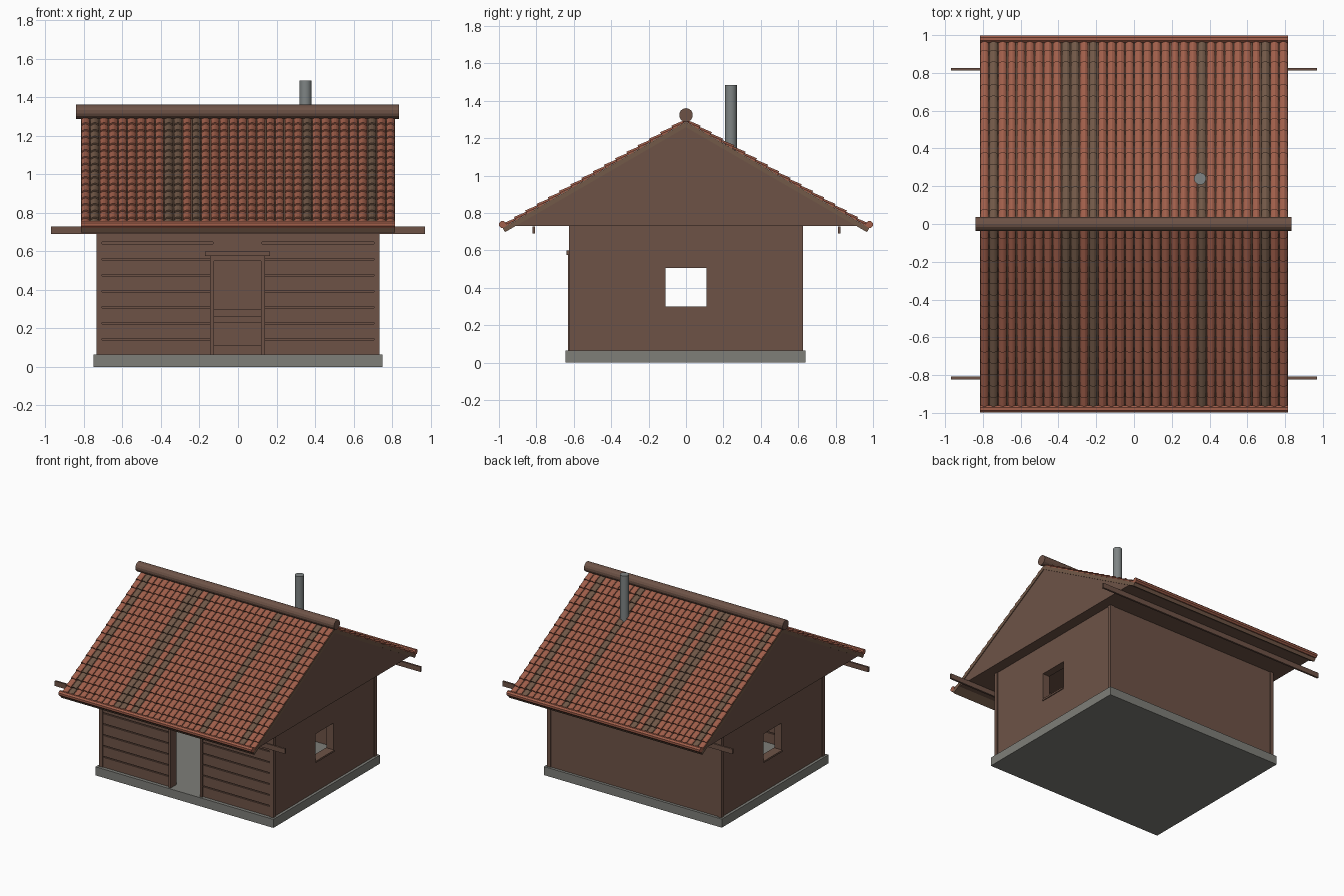
import bpy, bmesh, math
from mathutils import Vector

if "Cube" in bpy.data.objects:
    bpy.data.objects.remove(bpy.data.objects["Cube"], do_unlink=True)


def material(name, r, g, b):
    m = bpy.data.materials.new(name)
    m.use_nodes = True
    m.diffuse_color = (r, g, b, 1)
    node = m.node_tree.nodes["Principled BSDF"]
    node.inputs["Base Color"].default_value = (r, g, b, 1)
    node.inputs["Roughness"].default_value = 0.8
    return m


WOOD = material("brown wood", 0.155, 0.086, 0.062)
STONE = material("grey stone", 0.21, 0.21, 0.19)
TILE = material("terracotta tile", 0.36, 0.115, 0.07)
AGED = material("aged brown tile", 0.17, 0.1, 0.065)
METAL = material("grey metal", 0.21, 0.23, 0.23)


def finish(name, bm, *mats):
    bmesh.ops.recalc_face_normals(bm, faces=bm.faces)
    mesh = bpy.data.meshes.new(name)
    bm.to_mesh(mesh)
    bm.free()
    for m in mats:
        mesh.materials.append(m)
    ob = bpy.data.objects.new(name, mesh)
    bpy.context.collection.objects.link(ob)
    return ob


def box(name, x0, x1, y0, y1, z0, z1, mat=WOOD):
    bm = bmesh.new()
    bmesh.ops.create_cube(bm, size=1)
    for v in bm.verts:
        v.co = ((x0 + x1) / 2 + v.co.x * (x1 - x0),
                (y0 + y1) / 2 + v.co.y * (y1 - y0),
                (z0 + z1) / 2 + v.co.z * (z1 - z0))
    return finish(name, bm, mat)


def prism(name, profile, x0, x1, mat):
    """Extrude a (y, z) outline along x."""
    bm = bmesh.new()
    face = bm.faces.new([bm.verts.new((x0, y, z)) for y, z in profile])
    out = bmesh.ops.extrude_face_region(bm, geom=[face])["geom"]
    bmesh.ops.translate(bm, vec=(x1 - x0, 0, 0),
                        verts=[g for g in out if isinstance(g, bmesh.types.BMVert)])
    return finish(name, bm, mat)


def ring(y, z, r, n):
    return [(y + r * math.cos(math.tau * (i + 0.5) / n),
             z + r * math.sin(math.tau * (i + 0.5) / n)) for i in range(n)]


FLOOR, EAVE = 0.065, 0.73

# Foundation
box("foundation", -0.75, 0.75, -0.645, 0.64, 0, FLOOR, STONE)

# Corner posts
for sx in (-1, 1):
    for sy in (-1, 1):
        xs, ys = sorted((sx * 0.705, sx * 0.735)), sorted((sy * 0.595, sy * 0.625))
        box("corner_post", *xs, *ys, FLOOR, EAVE)


# Side walls, each with a square window opening
def side_wall(name, x0, x1):
    bm = bmesh.new()
    ys, zs = (-0.597, -0.11, 0.11, 0.597), (FLOOR, 0.3, 0.505, EAVE)
    grid = [[bm.verts.new((x0, y, z)) for z in zs] for y in ys]
    for i in range(3):
        for j in range(3):
            if (i, j) != (1, 1):
                bm.faces.new((grid[i][j], grid[i + 1][j], grid[i + 1][j + 1], grid[i][j + 1]))
    out = bmesh.ops.extrude_face_region(bm, geom=bm.faces[:])["geom"]
    bmesh.ops.translate(bm, vec=(x1 - x0, 0, 0),
                        verts=[g for g in out if isinstance(g, bmesh.types.BMVert)])
    return finish(name, bm, WOOD)


side_wall("left_wall", 0.67, 0.729)
side_wall("right_wall", -0.729, -0.67)
for side, a, b in (("left", 0.665, 0.735), ("right", -0.735, -0.665)):
    box(side + "_window_sill", a, b, -0.11, 0.11, 0.288, 0.301)

# Back wall
box("back_wall", -0.707, 0.707, 0.565, 0.619, FLOOR, EAVE)

# Front wall: boards with shallow grooves on both sides of the doorway
BOARDS = 8
pitch = (EAVE - FLOOR) / BOARDS
for a, b in ((-0.707, -0.13), (0.125, 0.707)):
    box("front_wall_core", a, b, -0.609, -0.578, FLOOR, EAVE)
    for i in range(BOARDS):
        z = FLOOR + i * pitch
        box("front_wall_board", a, b, -0.619, -0.568, z, z + pitch - 0.008)
box("wall_above_door", -0.13, 0.125, -0.619, -0.568, 0.55, EAVE)

# Door frame
box("door_jamb", -0.145, -0.125, -0.632, -0.56, FLOOR, 0.575)
box("door_jamb", 0.12, 0.14, -0.632, -0.56, FLOOR, 0.575)
box("door_head", -0.126, 0.121, -0.63, -0.56, 0.55, 0.575)
box("door_lintel", -0.17, 0.165, -0.64, -0.6, 0.575, 0.6)

# Low bench along the back wall
box("bench_seat", -0.67, 0.2, 0.3, 0.566, 0.262, 0.298)
box("bench_rail", -0.66, 0.19, 0.32, 0.34, 0.228, 0.263)
box("bench_step", -0.66, 0.19, 0.33, 0.566, FLOOR, 0.112)

# Eave beams
for y in (-0.815, 0.82):
    box("eave_beam", -0.97, 0.97, y - 0.007, y + 0.007, 0.69, 0.728)

# Gable body and roof decks
SLOPE = math.atan(0.58)
APEX = 1.288
prism("gable_body", [(-0.95, EAVE), (0.95, EAVE), (0, 1.265)], -0.81, 0.81, WOOD)


def on_slope(side, s, h):
    """Point s down the slope and h above the deck, as (y, z)."""
    return (side * (s * math.cos(SLOPE) + h * math.sin(SLOPE)),
            APEX - s * math.sin(SLOPE) + h * math.cos(SLOPE))


LENGTH = 0.98 / math.cos(SLOPE)
for side, label in ((-1, "front"), (1, "back")):
    deck = [on_slope(side, s, h) for s, h in
            ((0, 0), (LENGTH, 0), (LENGTH, -0.025), (0, -0.025))]
    prism(label + "_roof_deck", deck, -0.815, 0.815, AGED)
    prism(label + "_eave_roll", ring(side * 0.98, 0.738, 0.02, 8), -0.815, 0.815, TILE)

# Arched tiles in overlapping rows
ROWS, COLS, ARC = 16, 34, 5
AGED_COLUMNS = (1, 9, 10, 12, 24, 31)
width = 1.63 / COLS
step = (LENGTH - 0.02) / ROWS
for side, label in ((-1, "front"), (1, "back")):
    bm = bmesh.new()
    for row in range(ROWS):
        for col in range(COLS):
            rims = []
            for s, lift in ((row * step, 0.0), ((row + 1.12) * step, 0.01)):
                rim = []
                for k in range(ARC + 1):
                    t = k / ARC
                    x = -0.815 + width * (col + 0.06 + 0.88 * t)
                    h = lift + 0.001 + 0.011 * math.sin(math.pi * t)
                    rim.append(bm.verts.new(Vector((x, *on_slope(side, s, h)))))
                rims.append(rim)
            base = [bm.verts.new((v.co.x, *on_slope(side, (row + 1.12) * step, 0)))
                    for v in (rims[1][0], rims[1][-1])]
            top, low = rims
            faces = [bm.faces.new((top[k], top[k + 1], low[k + 1], low[k])) for k in range(ARC)]
            faces.append(bm.faces.new(low + [base[1], base[0]]))
            faces.append(bm.faces.new((top[0], low[0], base[0])))
            faces.append(bm.faces.new((top[-1], base[1], low[-1])))
            for f in faces:
                f.material_index = int(col in AGED_COLUMNS)
    finish(label + "_roof_tiles", bm, TILE, AGED)

# Ridge roll
prism("ridge_roll", ring(0, 1.324, 0.037, 14), -0.84, 0.835, WOOD)

# Chimney pipe
bpy.ops.mesh.primitive_cylinder_add(vertices=20, radius=0.032, depth=0.4,
                                    location=(0.35, 0.24, 1.285))
pipe = bpy.context.object
pipe.name = "chimney_pipe"
pipe.data.materials.append(METAL)
bpy.ops.object.shade_smooth_by_angle()
